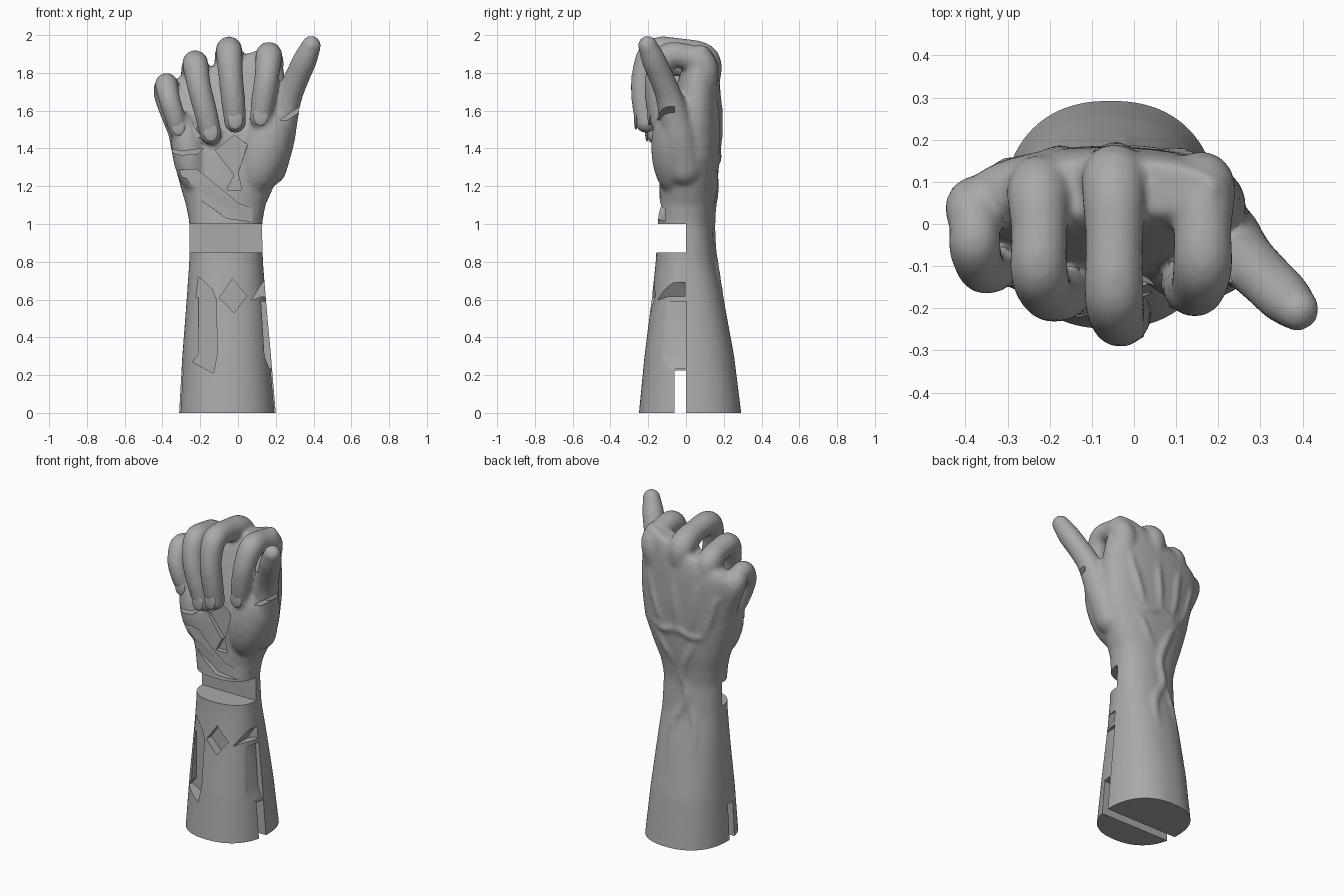
import bpy, bmesh, math
from mathutils import Vector, Matrix

if "Cube" in bpy.data.objects:
    bpy.data.objects.remove(bpy.data.objects["Cube"], do_unlink=True)

grey = bpy.data.materials.new("warm_grey")
grey.use_nodes = True
grey.diffuse_color = (0.4, 0.4, 0.4, 1)
grey.node_tree.nodes["Principled BSDF"].inputs["Base Color"].default_value = (0.4, 0.4, 0.4, 1)

# Arm and palm outline: z, x min, x max, y min, y max, sideways tilt
SECTIONS = [
    (-.06, -.315, .205, -.255, .3, 0), (.3, -.295, .175, -.22, .255, 0),
    (.6, -.272, .148, -.182, .2, 0), (.8, -.258, .132, -.16, .155, 0),
    (1, -.256, .127, -.15, .14, 0), (1.1, -.275, .145, -.14, .15, 0),
    (1.2, -.305, .19, -.14, .165, 0), (1.35, -.345, .25, -.135, .178, 0),
    (1.5, -.37, .265, -.115, .183, .05), (1.6, -.385, .265, -.09, .183, .1),
    (1.7, -.395, .25, -.06, .182, .2), (1.79, -.395, .232, -.03, .175, .3),
    (1.835, -.39, .222, -.005, .165, .35), (1.865, -.35, .19, .02, .15, .35)]
POWER = 2.3
bm = bmesh.new()


def section(z):
    for a, b in zip(SECTIONS, SECTIONS[1:]):
        if z <= b[0]:
            t = (z - a[0]) / (b[0] - a[0])
            return [p + (q - p) * t for p, q in zip(a, b)]
    return SECTIONS[-1]


def back_y(x, z):
    s = section(z)
    u = min(abs((x - (s[1] + s[2]) / 2) / ((s[2] - s[1]) / 2)), .95)
    return (s[3] + s[4]) / 2 + (s[4] - s[3]) / 2 * (1 - u ** POWER) ** (1 / POWER)


def skin(rings):
    """Closed surface through rings of points."""
    rings = [[bm.verts.new(p) for p in ring] for ring in rings]
    for a, b in zip(rings, rings[1:]):
        for k in range(len(a)):
            n = (k + 1) % len(a)
            bm.faces.new((a[k], a[n], b[n], b[k]))
    bm.faces.new(rings[0][::-1])
    bm.faces.new(rings[-1])


def loft_arm(steps=48, sides=64):
    rings = []
    for i in range(steps + 1):
        low, high = SECTIONS[0][0], SECTIONS[-1][0]
        z, x0, x1, y0, y1, tilt = section(low + (high - low) * i / steps)
        ring = []
        for k in range(sides):
            c, s = math.cos(math.tau * k / sides), math.sin(math.tau * k / sides)
            x = (x0 + x1) / 2 + (x1 - x0) / 2 * math.copysign(abs(c) ** (2 / POWER), c)
            y = (y0 + y1) / 2 + (y1 - y0) / 2 * math.copysign(abs(s) ** (2 / POWER), s)
            ring.append((x, y, z + tilt * (x + .05)))
        rings.append(ring)
    skin(rings)


def blob(target, centre, size, turn=0):
    m = Matrix.Translation(centre) @ Matrix.Rotation(turn, 4, 'Y') @ Matrix.Diagonal((*size, 1))
    bmesh.ops.create_uvsphere(target, u_segments=20, v_segments=12, radius=1, matrix=m)


def tube(points, side, steps=6, sides=20):
    """Round-ended tube, curved smoothly through (x, y, z, radius) points."""
    pts = [Vector(p) for p in points]
    pts = [pts[0] * 2 - pts[1]] + pts + [pts[-1] * 2 - pts[-2]]
    path = []
    for a, b, c, d in zip(pts, pts[1:], pts[2:], pts[3:]):
        for i in range(steps):
            t = i / steps
            path.append((b * 2 + (c - a) * t + (a * 2 - b * 5 + c * 4 - d) * t ** 2
                         + (b * 3 - a - c * 3 + d) * t ** 3) / 2)
    path.append(pts[-2])
    rings = []
    for i, p in enumerate(path):
        along = (path[min(i + 1, len(path) - 1)] - path[max(i - 1, 0)]).to_3d().normalized()
        u = (side - along * along.dot(side)).normalized()
        v = along.cross(u)
        rings.append([p.to_3d() + (u * math.cos(math.tau * k / sides) + v * math.sin(math.tau * k / sides)) * p.w
                      for k in range(sides)])
    skin(rings)
    for p in (path[0], path[-1]):
        blob(bm, p.to_3d(), (p.w,) * 3)


def vein(points, r=.026):
    """Half-buried ridge whose ends sink into the back of the arm."""
    last = len(points) - 1
    tube([(x, back_y(x, z) - r * (1.1 if i in (0, last) else .55), z, r)
          for i, (x, z) in enumerate(points)], Vector((0, 1, 0)))


def finish(name, source):
    bmesh.ops.recalc_face_normals(source, faces=source.faces)
    mesh = bpy.data.meshes.new(name)
    source.to_mesh(mesh)
    source.free()
    ob = bpy.data.objects.new(name, mesh)
    bpy.context.collection.objects.link(ob)
    mesh.materials.append(grey)
    return ob


def activate(ob):
    bpy.ops.object.select_all(action='DESELECT')
    ob.select_set(True)
    bpy.context.view_layer.objects.active = ob


# Forearm, palm and the two pads at the base of the palm
loft_arm()
blob(bm, (.145, -.07, 1.41), (.13, .115, .26), .3)
blob(bm, (-.26, -.06, 1.38), (.09, .1, .22), -.15)

# Curled fingers: knuckle x, knuckle y, top z, front y, tip x, tip z, radius
nails = bmesh.new()
X_AXIS = Vector((1, 0, 0))
FINGERS = [(-.378, .045, 1.735, -.105, -.315, 1.5, .062), (-.225, .085, 1.845, -.165, -.143, 1.475, .069),
           (-.047, .105, 1.915, -.222, -.015, 1.54, .071), (.163, .09, 1.888, -.15, .12, 1.56, .071)]
for x, y, z, front, tx, tz, r in FINGERS:
    drop = z - tz
    tube([(x * .85, y - .01, z - .22, r), (x, y, z - .05, r * 1.1),
          (x, (y + front) / 2 + .02, z, r * .97), (x, front + .05, z - .005, r),
          (x + (tx - x) * .25, front, z - drop * .33, r * .92),
          (x + (tx - x) * .65, front - .003, z - drop * .68, r * .9), (tx, front + .01, tz, r * .82)], X_AXIS)
    blob(nails, (tx, front + .015 - r * .82, tz + .01), (r * .55, .01, r * .7))
    # Tendon running from the knuckle to the wrist
    vein([(x * .95, z - .12), (x * .82, 1.6), (x * .65 - .02, 1.45), (x * .35 - .04, 1.24)])

# Thumb
tube([(.16, -.01, 1.3, .1), (.203, -.035, 1.45, .098), (.237, -.062, 1.57, .083), (.272, -.092, 1.68, .07),
      (.314, -.132, 1.78, .066), (.355, -.172, 1.87, .064), (.388, -.203, 1.945, .052)], X_AXIS)

# Veins on the back of the hand and forearm
vein([(-.3, 1.4), (-.18, 1.33), (-.06, 1.36), (.06, 1.34), (.2, 1.42)])
vein([(-.2, 1.35), (-.12, 1.2), (-.08, 1.05), (-.1, .9), (-.02, .72), (-.04, .4)], .03)
vein([(.14, 1.38), (.04, 1.22), (-.06, 1.08)])
vein([(-.1, .93), (-.16, .75), (-.17, .45)])

# Fuse everything into one soft surface
hand = finish("forearm_and_hand", bm)
activate(hand)
fuse = hand.modifiers.new("fuse", 'REMESH')
fuse.mode, fuse.voxel_size = 'VOXEL', .012
soft = hand.modifiers.new("soften", 'SMOOTH')
soft.factor, soft.iterations = .5, 8
for name in ("fuse", "soften"):
    bpy.ops.object.modifier_apply(modifier=name)

# Flat base
base = bmesh.new()
base.from_mesh(hand.data)
sliced = bmesh.ops.bisect_plane(base, geom=base.verts[:] + base.edges[:] + base.faces[:],
                                plane_co=(0, 0, 0), plane_no=(0, 0, 1), clear_inner=True)
rim = [e for e in sliced["geom_cut"] if isinstance(e, bmesh.types.BMEdge)]
bmesh.ops.holes_fill(base, edges=rim, sides=0)
base.to_mesh(hand.data)
base.free()

# Recesses and gaps, as separate prisms
cut = bmesh.new()


def prism(outline, y0, y1):
    near, far = ([cut.verts.new((x, y, z)) for x, z in outline] for y in (y0, y1))
    cut.faces.new(near)
    cut.faces.new(far[::-1])
    for k in range(len(near)):
        cut.faces.new((near[k - 1], far[k - 1], far[k], near[k]))


prism([(-1, .85), (1, .85), (1, 1), (-1, 1)], -1, 0)                            # wrist gap
prism([(-1, -.1), (1, -.1), (1, .225), (-1, .225)], -.06, 0)                    # lower slot
prism([(.122, .59), (.4, .59), (.4, .235), (.165, .235), (.14, .3)], -.13, .002)  # side recess
prism([(.07, .595), (.13, .69), (.3, .71), (.3, .615), (.12, .615)], -.4, -.005)  # side notch
prism([(-.4, .62), (-.26, .62), (-.21, .72), (-.14, .66), (-.115, .6), (-.11, .31),
       (-.13, .21), (-.24, .27), (-.21, .31), (-.21, .61)], -.4, -.125)         # long recess
prism([(-.1, .61), (-.03, .71), (.045, .62), (-.02, .53)], -.4, -.13)           # diamond recess
prism([(-.4, 1.28), (-.22, 1.29), (-.12, 1.21), (0, 1.11), (.125, 1.06), (.3, 1.05),
       (.3, 1.01), (.1, 1.01), (-.06, 1.03), (-.2, 1.13), (-.27, 1.24)], -.4, -.112)  # wrist band
prism([(-.02, 1.47), (.05, 1.42), (0, 1.27), (.02, 1.18), (-.06, 1.18), (-.02, 1.26),
       (-.12, 1.39)], -.4, -.108)                                               # palm panel
prism([(-.45, 1.425), (-.3, 1.385), (-.18, 1.4), (-.22, 1.37), (-.3, 1.365), (-.45, 1.4)], -.4, -.07)
prism([(.22, 1.55), (.4, 1.67), (.4, 1.64), (.26, 1.55)], -.4, -.06)            # thumb slit
cutter = finish("cutter", cut)
cutter.hide_render = True
boolean = hand.modifiers.new("cut", 'BOOLEAN')
boolean.operation, boolean.solver, boolean.object = 'DIFFERENCE', 'FLOAT', cutter
bpy.ops.object.modifier_apply(modifier="cut")
bpy.data.objects.remove(cutter)

# Fingernails
fingernails = finish("fingernails", nails)

for ob in (hand, fingernails):
    activate(ob)
    bpy.ops.object.shade_smooth_by_angle(angle=math.radians(35))
